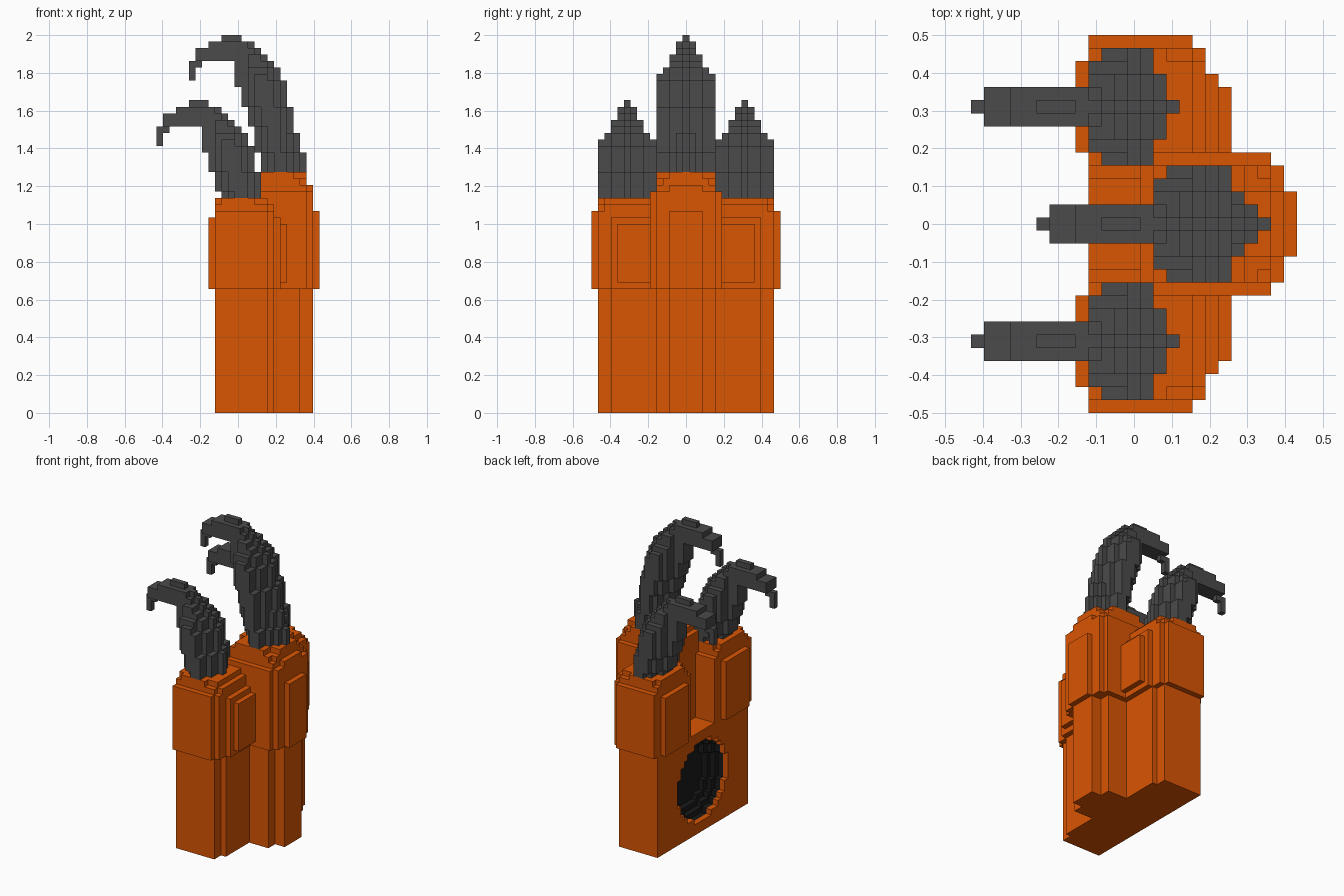
import bpy
import bmesh
from mathutils import Vector

if "Cube" in bpy.data.objects:
    bpy.data.objects.remove(bpy.data.objects["Cube"], do_unlink=True)

U = 2 / 58                      # edge of one block
CENTRE = Vector((12.5, 14.5, 0))


def material(name, rgb):
    m = bpy.data.materials.new(name)
    m.use_nodes = True
    m.diffuse_color = (*rgb, 1)
    bsdf = next(n for n in m.node_tree.nodes if n.type == 'BSDF_PRINCIPLED')
    bsdf.inputs["Base Color"].default_value = (*rgb, 1)
    return m


ORANGE = material("orange", (0.70, 0.092, 0.001))
GREY = material("dark grey", (0.069, 0.069, 0.069))
BLACK = material("black", (0.010, 0.010, 0.010))


def box(x0, x1, y0, y1, z0, z1):
    return {(x, y, z) for x in range(x0, x1) for y in range(y0, y1) for z in range(z0, z1)}


def mirror(cells):
    return {(x, 28 - y, z) for x, y, z in cells}


def build(name, cells, mats, rule=None):
    """Skin a set of blocks with outward faces only."""
    bm = bmesh.new()
    verts = {}

    def vert(p):
        key = tuple(p)
        if key not in verts:
            verts[key] = bm.verts.new((Vector(key) - CENTRE) * U)
        return verts[key]

    for c in sorted(cells):
        for axis in range(3):
            for side in (0, 1):
                n = list(c)
                n[axis] += 2 * side - 1
                if tuple(n) in cells:
                    continue
                a, b = (axis + 1) % 3, (axis + 2) % 3
                corners = []
                for da, db in ((0, 0), (1, 0), (1, 1), (0, 1)):
                    p = list(c)
                    p[axis] += side
                    p[a] += da
                    p[b] += db
                    corners.append(vert(p))
                if not side:
                    corners.reverse()
                f = bm.faces.new(corners)
                if rule:
                    f.material_index = rule(n)
    me = bpy.data.meshes.new(name)
    bm.to_mesh(me)
    bm.free()
    for m in mats:
        me.materials.append(m)
    ob = bpy.data.objects.new(name, me)
    bpy.context.collection.objects.link(ob)


# Lower body with stepped sides and a round, dished socket in its -x face
half = box(9, 17, 1, 3, 0, 19) | box(9, 18, 3, 10, 0, 19)
middle = box(9, 22, 10, 19, 0, 19) | box(22, 24, 12, 17, 0, 19)
RADII = (7.4, 7.4, 6.6, 5.7)
socket = {(x, y, z) for x, y, z in box(9, 13, 6, 23, 1, 18)
          if (y - 14) ** 2 + (z - 9) ** 2 <= RADII[x - 9] ** 2}
body = (half | mirror(half) | middle) - socket
build("body", body, [ORANGE, BLACK],
      lambda n: int(tuple(n) in socket and n[0] > 9))

# Outer knuckles, rounded off in steps at the top
knuckle = (box(9, 17, 0, 11, 19, 31) | box(9, 18, 1, 11, 19, 31)
           | box(8, 19, 3, 9, 19, 30) | box(8, 9, 2, 9, 19, 30)
           | box(19, 20, 4, 9, 20, 29)
           | box(9, 17, 1, 10, 31, 32) | box(9, 18, 2, 9, 31, 32)
           | box(10, 15, 1, 10, 32, 33) | box(9, 17, 2, 9, 32, 33))
build("right_knuckle", knuckle, [ORANGE])
build("left_knuckle", mirror(knuckle), [ORANGE])

# Taller middle knuckle
build("middle_knuckle",
      box(13, 23, 9, 20, 19, 34) | box(13, 24, 10, 19, 19, 34)
      | box(13, 25, 12, 17, 19, 31)
      | box(13, 23, 10, 19, 34, 35) | box(13, 24, 12, 17, 34, 35)
      | box(14, 22, 10, 19, 35, 36) | box(14, 23, 11, 18, 35, 36)
      | box(15, 21, 10, 19, 36, 37) | box(16, 23, 12, 17, 36, 37), [ORANGE])

# Claw profile: z from, z to, x from, x to, half width in whole blocks each side
LAYERS = [
    (37, 40, 16, 23, 4), (40, 43, 15, 22, 4), (43, 44, 15, 21, 4),
    (44, 47, 14, 21, 4), (47, 50, 13, 20, 4), (50, 51, 12, 20, 4),
    (51, 52, 12, 19, 4), (52, 53, 12, 19, 3), (53, 54, 12, 18, 2),
    (54, 55, 6, 17, 2), (55, 56, 6, 16, 1), (56, 57, 8, 15, 1),
    (57, 58, 10, 13, 0), (51, 53, 5, 6, 0), (53, 54, 5, 7, 0),
]
claw = set()
for z0, z1, x0, x1, cap in LAYERS:
    ridge = (0, 1, 2, 4) if z0 < 43 else (0, 2, 4, 4)
    for x in range(x0, x1):
        # pointed ridge towards +x, rounded inner side, thin hooked end
        w = min(cap, ridge[min(x1 - 1 - x, 3)])
        if x < 14:
            w = min(w, 1)
        elif z0 < 54:
            w = min(w, (1, 3, 4)[min(x - x0, 2)], 3 if x == 14 else 4)
        claw |= box(x, x + 1, 14 - w, 15 + w, z0, z1)
build("middle_claw", claw, [GREY])

# Outer claws repeat the middle one, lower and further along -x
outer = {(x - 5, y - 9, z - 10) for x, y, z in claw if z >= 43}
build("right_claw", outer, [GREY])
build("left_claw", mirror(outer), [GREY])
